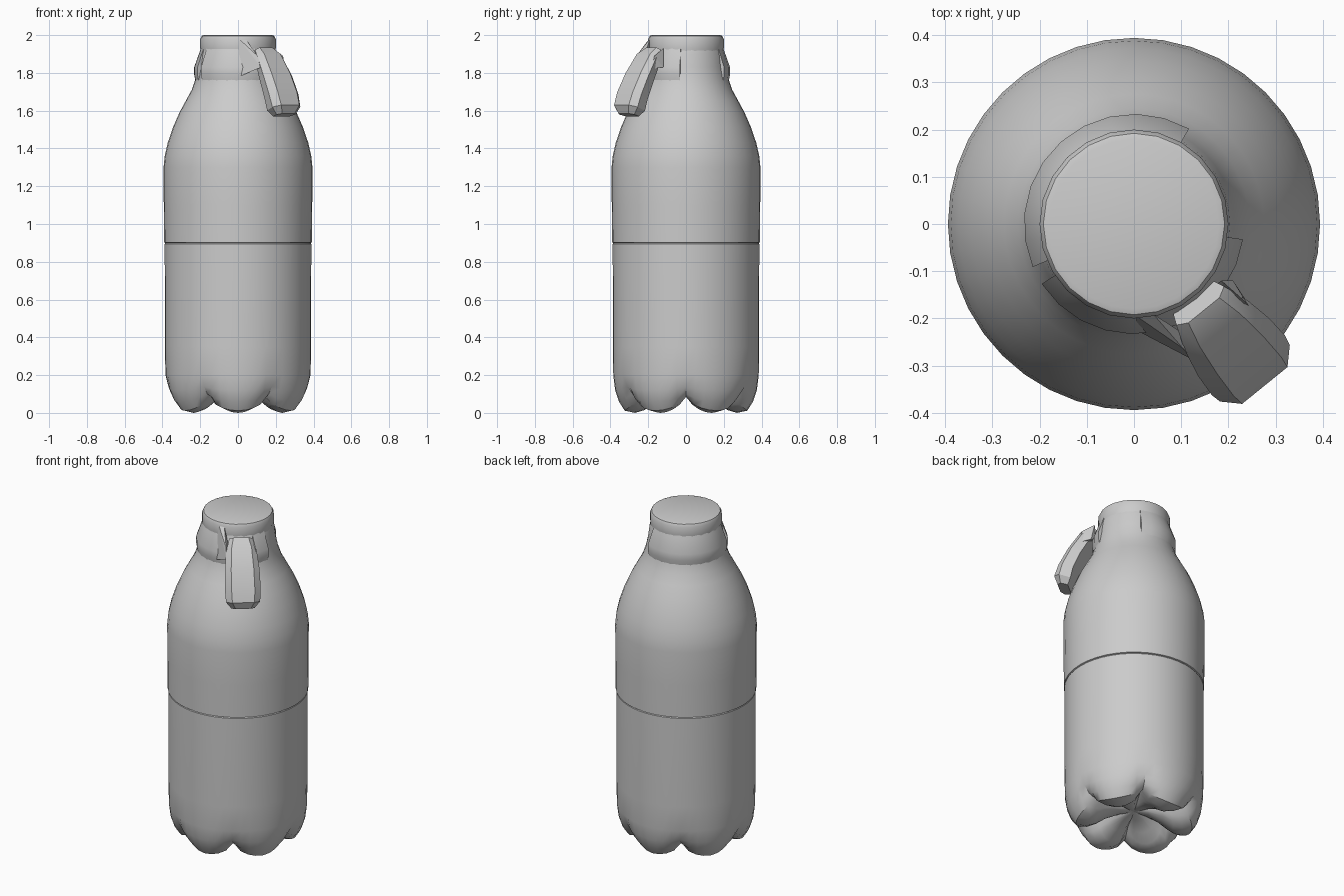
import bpy, bmesh
from math import sin, cos, pi, radians
from mathutils import Vector

if "Cube" in bpy.data.objects:
    bpy.data.objects.remove(bpy.data.objects["Cube"])


def finish(name, bm, color=None, angle=35):
    bmesh.ops.remove_doubles(bm, verts=bm.verts, dist=1e-5)
    bmesh.ops.recalc_face_normals(bm, faces=bm.faces)
    me = bpy.data.meshes.new(name)
    bm.to_mesh(me)
    bm.free()
    ob = bpy.data.objects.new(name, me)
    bpy.context.collection.objects.link(ob)
    bpy.ops.object.select_all(action='DESELECT')
    ob.select_set(True)
    bpy.context.view_layer.objects.active = ob
    if angle:
        bpy.ops.object.shade_smooth_by_angle(angle=radians(angle))
    return ob


def sweep(bm, profile_at, a0, a1, n, closed_profile=False):
    """Sweep a profile, given as a function of the angle, round the z axis."""
    full = abs(a1 - a0) >= 360
    rings = []
    for i in range(n if full else n + 1):
        a = radians(a0 + (a1 - a0) * i / n)
        rings.append([bm.verts.new((r * cos(a), r * sin(a), z)) for r, z in profile_at(a)])
    m = len(rings[0])
    for i in range(n):
        p, q = rings[i], rings[(i + 1) % len(rings)]
        for j in range(m if closed_profile else m - 1):
            k = (j + 1) % m
            bm.faces.new((p[j], q[j], q[k], p[k]))
    if closed_profile and not full:
        bm.faces.new(rings[0])
        bm.faces.new(rings[-1][::-1])


def hull(bm, pts):
    vs = [bm.verts.new(p) for p in pts]
    res = bmesh.ops.convex_hull(bm, input=vs)
    loose = [v for v in res['geom_interior'] if isinstance(v, bmesh.types.BMVert)]
    bmesh.ops.delete(bm, geom=loose, context='VERTS')


# Lower body: six rounded feet with grooves rising between them
FOOT = [(0.0, .10), (.08, .09), (.16, .055), (.22, .015), (.27, 0), (.325, .012),
        (.355, .06), (.375, .12), (.385, .20)]
GROOVE = [(0.0, .10), (.08, .105), (.16, .115), (.20, .115), (.24, .10), (.285, .085),
          (.325, .10), (.36, .14), (.384, .20)]


def lower_profile(a):
    w = abs(sin(3 * a)) ** 0.6
    pts = [(f[0] * w + g[0] * (1 - w), f[1] * w + g[1] * (1 - w)) for f, g in zip(FOOT, GROOVE)]
    return pts + [(.387, .35), (.388, .895), (.384, .90)]


bm = bmesh.new()
sweep(bm, lower_profile, 0, 360, 48)
finish("lower_body", bm)

# Upper body: wall, rounded shoulder and neck
UPPER = [(.384, .90), (.391, .903), (.393, 1.1), (.394, 1.30), (.388, 1.36), (.372, 1.43),
         (.345, 1.51), (.31, 1.59), (.275, 1.655), (.245, 1.71), (.224, 1.77),
         (.212, 1.83), (.203, 1.90), (.196, 1.925), (0, 1.925)]
bm = bmesh.new()
sweep(bm, lambda a: UPPER, 0, 360, 40)
finish("upper_body", bm)

# Cap: flat disc with a softened rim
CAP = [(0, 1.905), (.197, 1.905), (.20, 1.93), (.20, 1.98), (.192, 1.996), (.18, 2.0), (0, 2.0)]
bm = bmesh.new()
sweep(bm, lambda a: CAP, 0, 360, 24)
finish("cap", bm)

# Cap skirt: two flared strips with gaps between them
SKIRT = [(.195, 1.94), (.203, 1.915), (.233, 1.83), (.233, 1.79), (.224, 1.745),
         (.205, 1.745), (.205, 1.83), (.185, 1.93)]
bm = bmesh.new()
for start, end, n in ((60, 203, 10), (213, 352, 10)):
    sweep(bm, lambda a: SKIRT, start, end, n, closed_profile=True)
finish("cap_skirt", bm, angle=25)

# Pull tab: bent slab hanging outwards at the front right
TAB_ANGLE = radians(-51)
OUT = Vector((cos(TAB_ANGLE), sin(TAB_ANGLE), 0))
SIDE = Vector((-OUT.y, OUT.x, 0))
# outer radius, outer z, inner radius, inner z, half width
STEPS = [(.235, 1.935, .20, 1.90, .065), (.29, 1.90, .25, 1.82, .085),
         (.36, 1.80, .29, 1.75, .097), (.415, 1.70, .33, 1.66, .10),
         (.44, 1.63, .345, 1.60, .095), (.425, 1.585, .365, 1.57, .065)]


def at(r, s, z):
    return OUT * r + SIDE * s + Vector((0, 0, z))


bm = bmesh.new()
rings = []
for ro, zo, ri, zi, w in STEPS:
    mr, mz = ro * .65 + ri * .35, zo * .65 + zi * .35
    pts = [(ro, -.65 * w, zo), (ro, .65 * w, zo), (mr, w, mz), (ri, .85 * w, zi),
           (ri, -.85 * w, zi), (mr, -w, mz)]
    rings.append([bm.verts.new(at(*p)) for p in pts])
for p, q in zip(rings, rings[1:]):
    for j in range(6):
        k = (j + 1) % 6
        bm.faces.new((p[j], p[k], q[k], q[j]))
bm.faces.new(rings[0])
bm.faces.new(rings[-1][::-1])
finish("pull_tab", bm, angle=25)

# Tab arms: wedges joining the tab to the cap on both sides
bm = bmesh.new()
hull(bm, [(.005, -.195, 1.98), (.005, -.225, 1.78), (.04, -.19, 1.98), (.04, -.2, 1.80),
          at(.27, -.085, 1.89), at(.30, -.085, 1.83), at(.26, -.06, 1.84)])
hull(bm, [(.185, -.12, 1.93), (.21, -.12, 1.83), (.17, -.13, 1.84),
          at(.28, .08, 1.89), at(.30, .08, 1.82), at(.27, .05, 1.84)])
finish("tab_arms", bm, angle=0)
